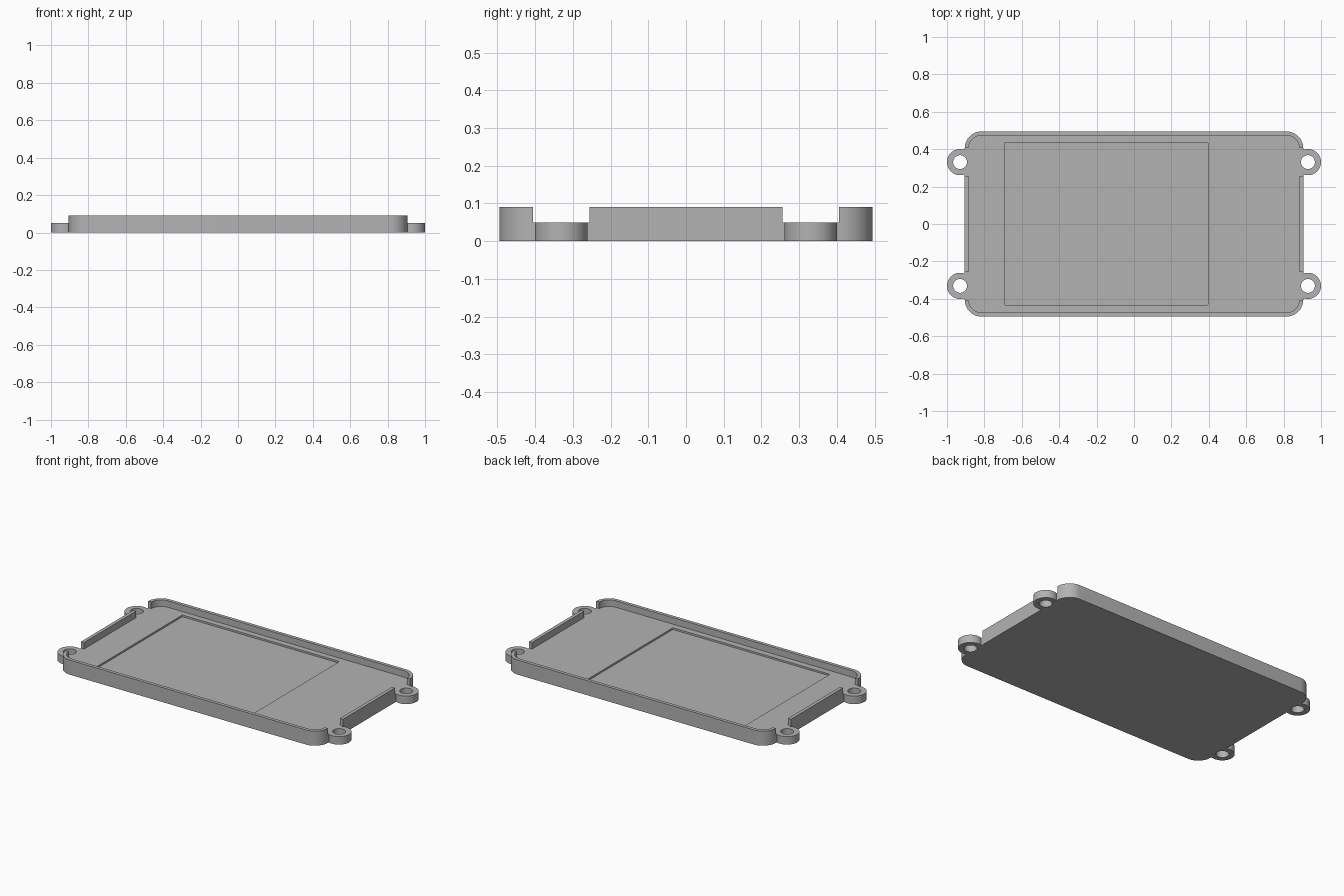
import bpy, bmesh
from math import sin, cos, pi, radians

cube = bpy.data.objects.get("Cube")
if cube:
    bpy.data.objects.remove(cube, do_unlink=True)

grey = bpy.data.materials.new("light grey")
grey.use_nodes = True
grey.diffuse_color = (0.45, 0.45, 0.45, 1)
grey.node_tree.nodes["Principled BSDF"].inputs["Base Color"].default_value = grey.diffuse_color


def prism(name, points, z0, z1):
    """Extrude a flat outline from z0 to z1."""
    bm = bmesh.new()
    face = bm.faces.new([bm.verts.new((x, y, z0)) for x, y in points])
    side = bmesh.ops.extrude_face_region(bm, geom=[face])
    verts = [v for v in side["geom"] if isinstance(v, bmesh.types.BMVert)]
    bmesh.ops.translate(bm, verts=verts, vec=(0, 0, z1 - z0))
    bmesh.ops.recalc_face_normals(bm, faces=bm.faces)
    mesh = bpy.data.meshes.new(name)
    bm.to_mesh(mesh)
    bm.free()
    mesh.materials.append(grey)
    obj = bpy.data.objects.new(name, mesh)
    bpy.context.collection.objects.link(obj)
    return obj


def rounded(x0, x1, y0, y1, r, steps=12):
    """Outline of a rectangle with rounded corners."""
    corners = [(x1 - r, y1 - r), (x0 + r, y1 - r), (x0 + r, y0 + r), (x1 - r, y0 + r)]
    return [(cx + r * cos((k + i / steps) * pi / 2), cy + r * sin((k + i / steps) * pi / 2))
            for k, (cx, cy) in enumerate(corners) for i in range(steps + 1)]


def circle(cx, cy, r, n=48):
    return [(cx + r * cos(2 * pi * i / n), cy + r * sin(2 * pi * i / n)) for i in range(n)]


def combine(target, tool, operation):
    """Apply a boolean and discard the tool."""
    mod = target.modifiers.new(operation.lower(), "BOOLEAN")
    mod.operation, mod.object, mod.solver = operation, tool, "EXACT"
    bpy.context.view_layer.objects.active = target
    bpy.ops.object.modifier_apply(modifier=mod.name)
    bpy.data.objects.remove(tool, do_unlink=True)


HX, HY, TOP, FLOOR, RIM = 0.905, 0.495, 0.091, 0.05, 0.021
EAR_X, EAR_Y = 0.93, 0.331
ears = [(sx * EAR_X, sy * EAR_Y) for sx in (-1, 1) for sy in (-1, 1)]

# Rounded tray with a raised rim
tray = prism("tray", rounded(-HX, HX, -HY, HY, 0.09), 0, TOP)
ix, iy = HX - RIM, HY - RIM
combine(tray, prism("cavity", rounded(-ix, ix, -iy, iy, 0.07), FLOOR, 0.2), "DIFFERENCE")

# Gaps in the rim beside each screw ear
for x, y in ears:
    gap = [(x + dx, y + dy) for dx, dy in ((-.08, -.075), (.08, -.075), (.08, .075), (-.08, .075))]
    combine(tray, prism("gap", gap, FLOOR, 0.2), "DIFFERENCE")

# Shallow rectangular pocket in the floor
combine(tray, prism("pocket", rounded(-0.69, 0.395, -0.435, 0.437, 0.006, 4), FLOOR - 0.011, 0.2),
        "DIFFERENCE")

# Screw ears with through holes
for x, y in ears:
    combine(tray, prism("ear", circle(x, y, 0.07), 0, FLOOR), "UNION")
for x, y in ears:
    combine(tray, prism("hole", circle(x, y, 0.037), -0.1, 0.2), "DIFFERENCE")

# Smooth curved walls, keep edges crisp
bpy.ops.object.select_all(action="DESELECT")
tray.select_set(True)
bpy.context.view_layer.objects.active = tray
bpy.ops.object.shade_smooth_by_angle(angle=radians(30))
